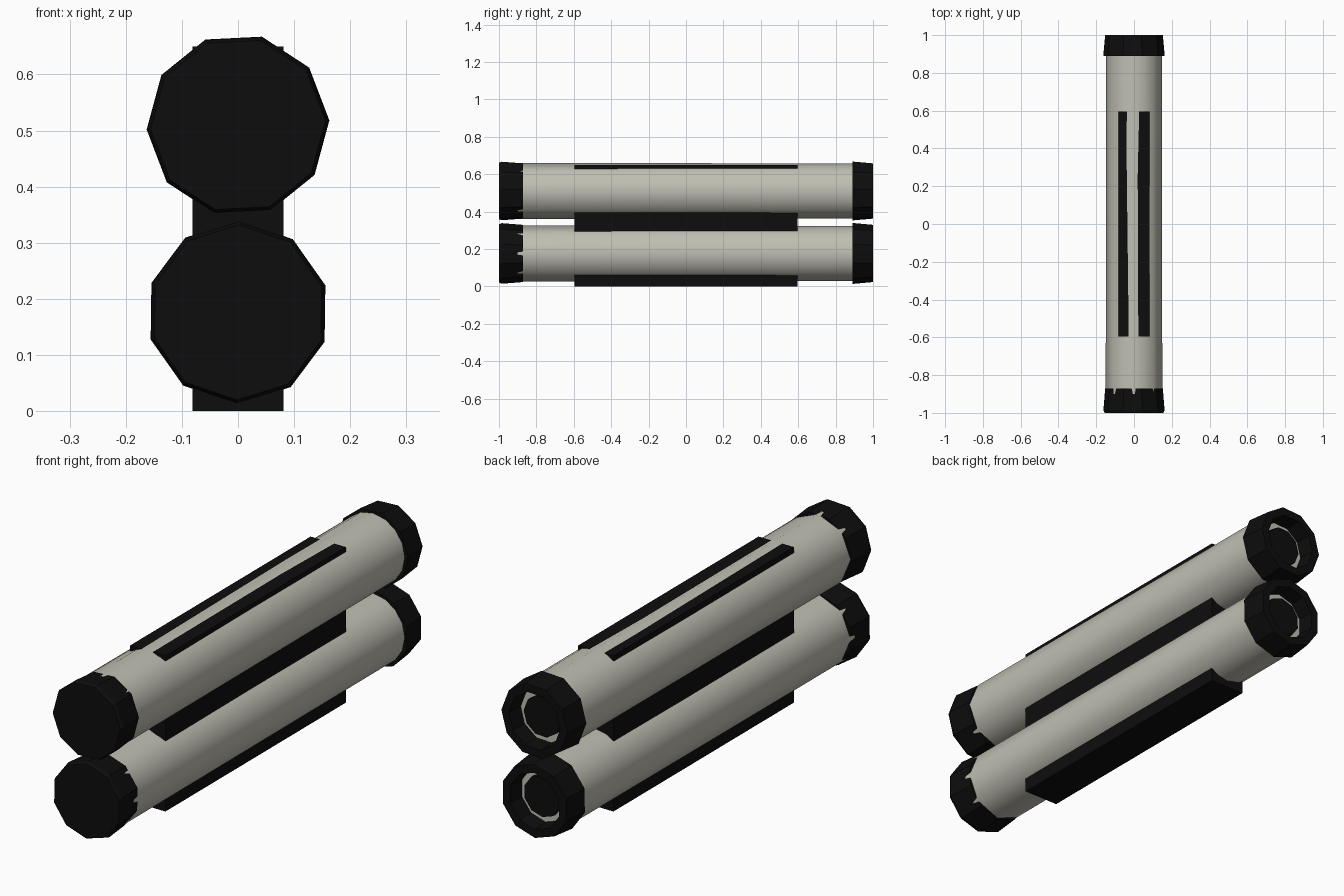
import bpy, bmesh, math

if "Cube" in bpy.data.objects:
    bpy.data.objects.remove(bpy.data.objects["Cube"], do_unlink=True)


def make_material(name, color):
    mat = bpy.data.materials.new(name)
    mat.use_nodes = True
    mat.diffuse_color = color
    mat.node_tree.nodes["Principled BSDF"].inputs["Base Color"].default_value = color
    return mat


BLACK = make_material("matte black", (0.004, 0.004, 0.004, 1))
GREY = make_material("warm light grey", (0.53, 0.52, 0.45, 1))


def finish(bm, name, mat, smooth=None):
    bmesh.ops.recalc_face_normals(bm, faces=bm.faces)
    mesh = bpy.data.meshes.new(name)
    bm.to_mesh(mesh)
    bm.free()
    mesh.materials.append(mat)
    obj = bpy.data.objects.new(name, mesh)
    bpy.context.collection.objects.link(obj)
    if smooth:
        bpy.ops.object.select_all(action="DESELECT")
        obj.select_set(True)
        bpy.context.view_layer.objects.active = obj
        bpy.ops.object.shade_smooth_by_angle(angle=math.radians(smooth))
    return obj


def ring(bm, y, radius, z, sides, octagon=False, turn=0.0):
    """Ring of vertices around the y axis, optionally flattened to an octagon."""
    verts = []
    for i in range(sides):
        a = 2 * math.pi * i / sides + turn
        r = radius
        if octagon and i % 2:
            r *= math.cos(math.pi / 8)
        verts.append(bm.verts.new((r * math.cos(a), y, z + r * math.sin(a))))
    return verts


def bridge(bm, a, b):
    n = len(a)
    for i in range(n):
        bm.faces.new((a[i], a[(i + 1) % n], b[(i + 1) % n], b[i]))


def lathe(name, mat, profile, z, sides, closed=False, smooth=None, turn=0.0):
    bm = bmesh.new()
    rings = [ring(bm, y, r, z, sides, turn=turn) for y, r in profile]
    for a, b in zip(rings, rings[1:]):
        bridge(bm, a, b)
    if closed:
        bridge(bm, rings[-1], rings[0])
    else:
        bm.faces.new(rings[0])
        bm.faces.new(rings[-1])
    return finish(bm, name, mat, smooth)


def tube(name, z):
    """Octagonal at the front, blending to round at the back."""
    bm = bmesh.new()
    front = ring(bm, -0.9, 0.15, z, 16, octagon=True)
    back = ring(bm, 0.93, 0.147, z, 16)
    bridge(bm, front, back)
    bm.faces.new(front)
    bm.faces.new(back)
    return finish(bm, name, GREY, 50)


# Two stacked tubes with a solid front cap and an open collar at the back
for label, z, turn in (("upper", 0.51, 0.05), ("lower", 0.176, 0.3)):
    tube(label + "_tube", z)
    lathe(label + "_front_cap", BLACK,
          [(-0.872, 0.153), (-0.985, 0.162), (-1.0, 0.156)], z, 10, turn=turn)
    lathe(label + "_back_collar", BLACK,
          [(0.89, 0.145), (0.89, 0.163), (1.0, 0.153), (1.0, 0.118), (0.92, 0.112)],
          z, 10, closed=True, turn=turn)
    lathe(label + "_back_plug", BLACK, [(0.92, 0.085), (0.95, 0.085)], z, 10, turn=turn)

# Flat spine running through both tubes
bm = bmesh.new()
bmesh.ops.create_cube(bm, size=1)
bmesh.ops.scale(bm, vec=(0.163, 1.19, 0.65), verts=bm.verts)
bmesh.ops.translate(bm, vec=(0, 0, 0.325), verts=bm.verts)
finish(bm, "spine", BLACK)
